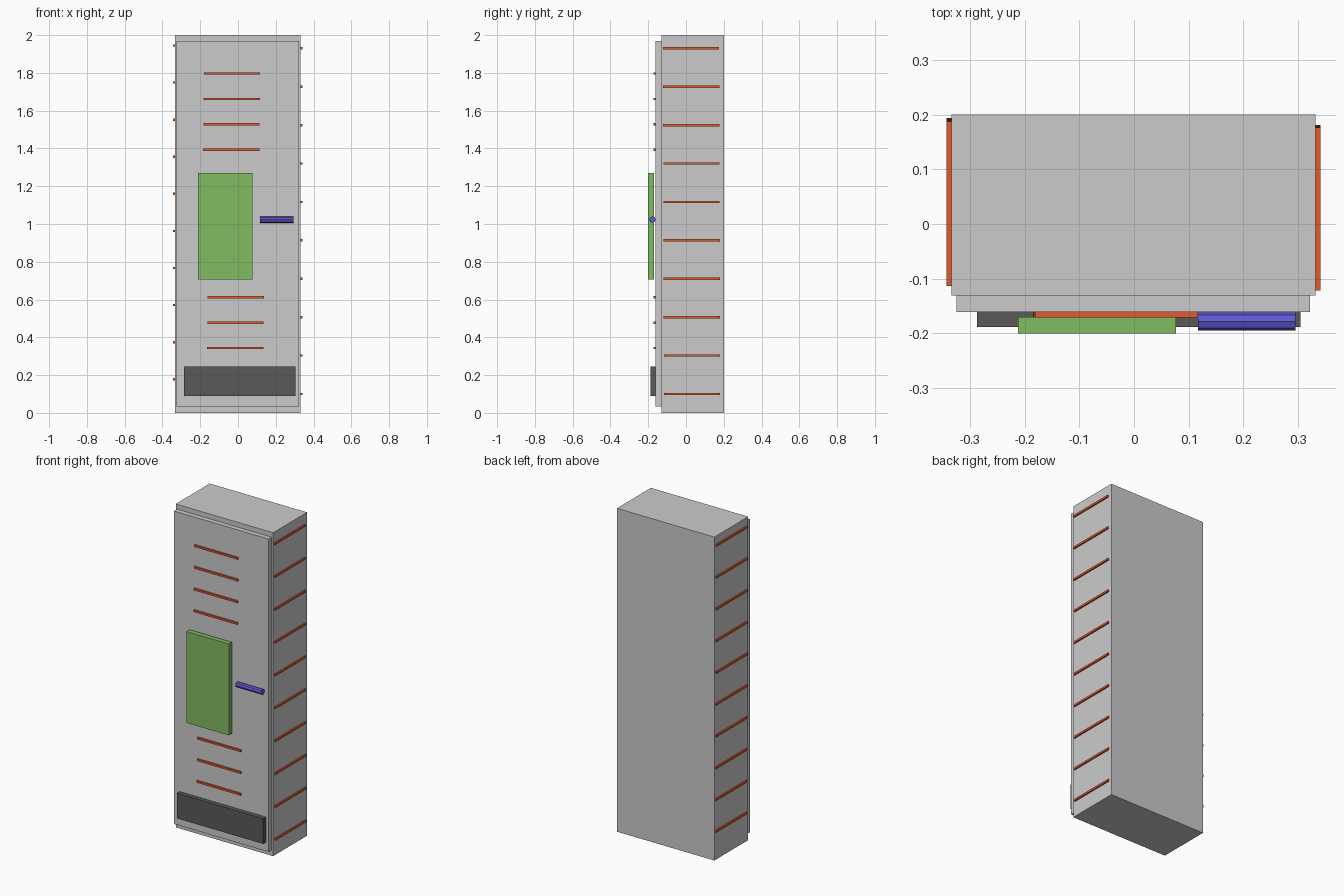
import bpy, bmesh, math

if "Cube" in bpy.data.objects:
    bpy.data.objects.remove(bpy.data.objects["Cube"])


def material(name, color):
    m = bpy.data.materials.new(name)
    m.diffuse_color = (*color, 1)
    m.use_nodes = True
    m.node_tree.nodes["Principled BSDF"].inputs["Base Color"].default_value = m.diffuse_color
    return m


def finish(name, bm, mat):
    mesh = bpy.data.meshes.new(name)
    bm.to_mesh(mesh)
    bm.free()
    if mat:
        mesh.materials.append(mat)
    ob = bpy.data.objects.new(name, mesh)
    bpy.context.collection.objects.link(ob)
    return ob


def box(name, x, y, z, mat=None):
    """Box from (min, max) ranges on each axis."""
    bm = bmesh.new()
    bmesh.ops.create_cube(bm, size=1)
    for v in bm.verts:
        v.co = [sum(r) / 2 + c * (r[1] - r[0]) for r, c in zip((x, y, z), v.co)]
    return finish(name, bm, mat)


red = material("slot_red", (0.75, 0.10, 0.03))
green = material("panel_green", (0.22, 0.50, 0.12))
blue = material("handle_blue", (0.12, 0.10, 0.65))
dark = material("plate_dark", (0.10, 0.10, 0.10))

# Locker body and door
box("body", (-0.334, 0.332), (-0.131, 0.2), (0, 2))
box("door", (-0.325, 0.322), (-0.161, -0.131), (0.035, 1.97))

# Name panel and kick plate
box("door_panel", (-0.212, 0.077), (-0.2, -0.17), (0.705, 1.27), green)
box("kick_plate", (-0.287, 0.304), (-0.188, -0.161), (0.09, 0.246), dark)

# Round door handle lying along x
bm = bmesh.new()
bmesh.ops.create_cone(bm, cap_ends=True, segments=8, radius1=0.017,
                      radius2=0.017, depth=0.178)
handle = finish("handle", bm, blue)
handle.rotation_euler = (math.pi / 8, math.pi / 2, 0)
handle.rotation_euler = (0, math.pi / 2, 0)
handle.location = (0.206, -0.178, 1.023)

# Vent slats on the door, above and below the panel
H = 0.006
for label, x0, z0, count in (("upper", -0.185, 1.393, 4), ("lower", -0.163, 0.343, 3)):
    for i in range(count):
        x, z = x0 + 0.0013 * i, z0 + 0.1345 * i
        box(f"{label}_door_slat_{i}", (x, x + 0.298), (-0.171, -0.16),
            (z - H, z + H), red)

# Vent slats up both sides
for i in range(10):
    t = i / 9
    z, y = 0.10 + 1.83 * t, -0.117 - 0.005 * t
    box(f"right_slat_{i}", (0.33, 0.341), (y, y + 0.298), (z - H, z + H), red)
    z, y = 0.178 + 1.767 * t, -0.106 - 0.007 * t
    box(f"left_slat_{i}", (-0.343, -0.332), (y, y + 0.3), (z - H, z + H), red)
